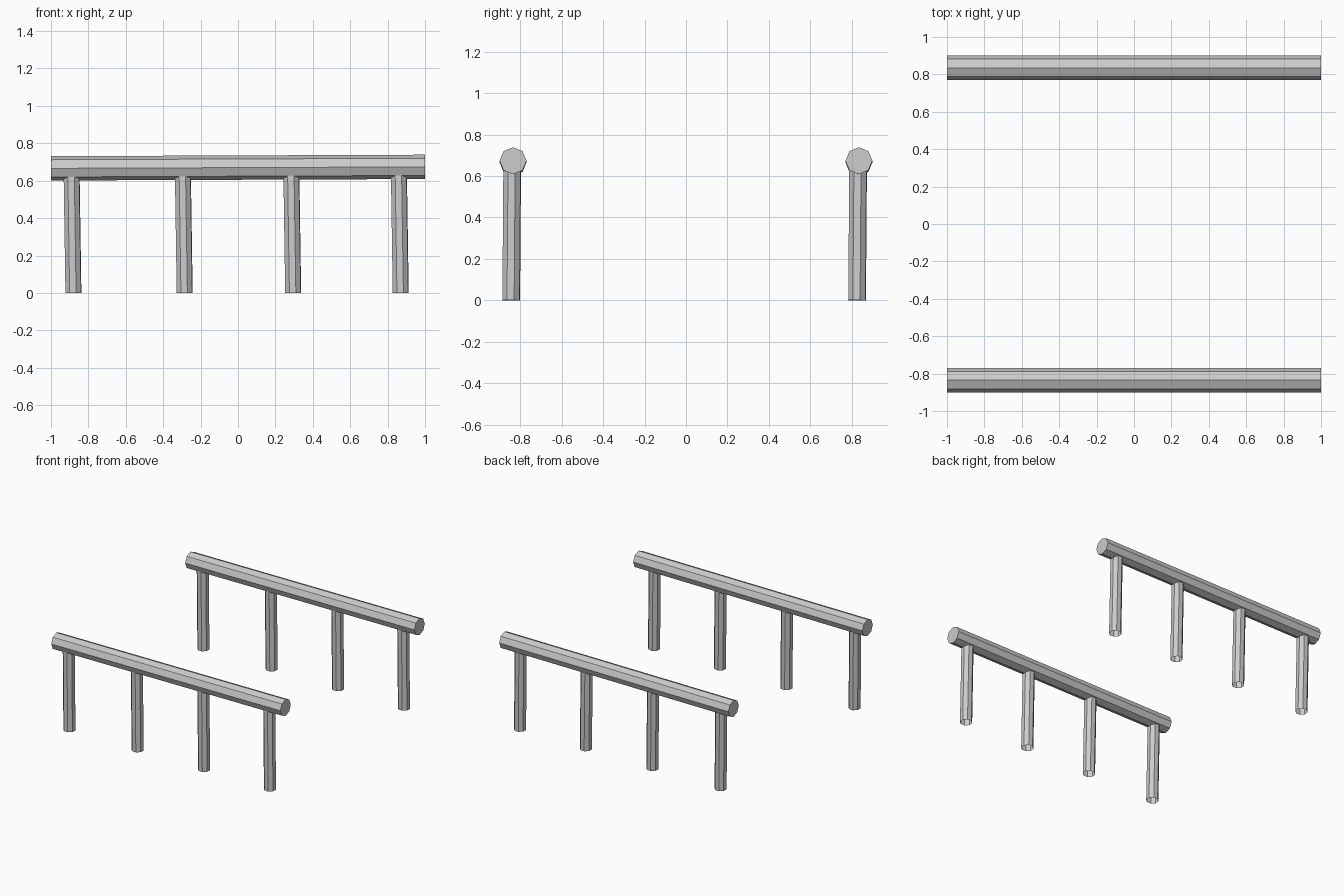
import bpy
from mathutils import Vector

if "Cube" in bpy.data.objects:
    bpy.data.objects.remove(bpy.data.objects["Cube"], do_unlink=True)

# Single grey metal colour
grey = bpy.data.materials.new("grey_metal")
grey.use_nodes = True
colour = (0.6, 0.6, 0.6, 1)
grey.diffuse_color = colour
grey.node_tree.nodes["Principled BSDF"].inputs["Base Color"].default_value = colour


def bar(name, start, end, radius, cap):
    """Eight-sided flat-shaded bar between two points."""
    start, end = Vector(start), Vector(end)
    axis = end - start
    bpy.ops.mesh.primitive_cylinder_add(
        vertices=8, radius=radius, depth=axis.length, end_fill_type=cap,
        location=(start + end) / 2)
    obj = bpy.context.object
    obj.name = name
    # Keep a corner of the section pointing straight up
    obj.rotation_euler = axis.to_track_quat("Z", "Y").to_euler()
    obj.data.materials.append(grey)
    return obj


# Two matching rails, each on four slightly leaning open-ended posts
for side, y in (("front", -0.835), ("back", 0.835)):
    bar(side + "_rail", (-1, y, 0.666), (1, y, 0.674), 0.065, "NGON")
    for i, x in enumerate((-0.88, -0.285, 0.295, 0.87)):
        bar(f"{side}_post_{i + 1}", (x, y - 0.009, 0),
            (x - 0.01, y - 0.004, 0.66), 0.045, "NOTHING")
